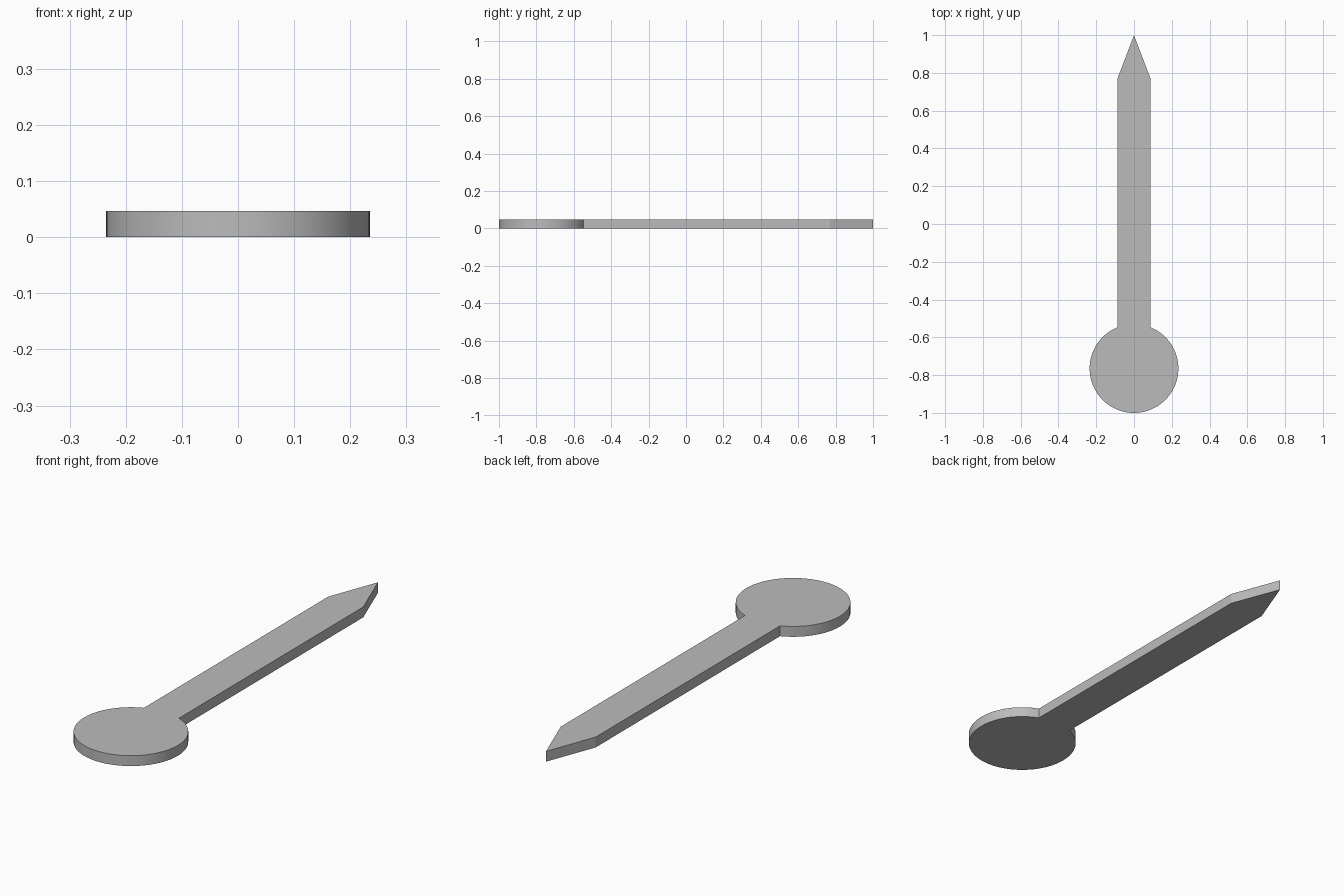
import bpy, bmesh
from math import asin, pi, sin, cos, radians

cube = bpy.data.objects.get("Cube")
if cube:
    bpy.data.objects.remove(cube)

RADIUS = 0.235        # round hub
HALF_WIDTH = 0.0875   # straight arm
SHOULDER_Y = 0.77     # where the point begins
THICKNESS = 0.047
STEPS = 80
hub_y = RADIUS - 1

# Plain grey material
grey = bpy.data.materials.new("plain_grey")
grey.use_nodes = True
colour = (0.5, 0.5, 0.5, 1)
grey.diffuse_color = colour
grey.node_tree.nodes["Principled BSDF"].inputs["Base Color"].default_value = colour

# Outline: hub arc from the left arm joint round the front to the right joint
gap = asin(HALF_WIDTH / RADIUS)
start, sweep = pi / 2 + gap, 2 * (pi - gap)
outline = []
for i in range(STEPS + 1):
    a = start + sweep * i / STEPS
    outline.append((RADIUS * cos(a), hub_y + RADIUS * sin(a)))

# Arm sides and pointed tip
outline += [(HALF_WIDTH, SHOULDER_Y), (0, 1), (-HALF_WIDTH, SHOULDER_Y)]

# Extrude the outline into a flat plate
bm = bmesh.new()
base = bm.faces.new([bm.verts.new((x, y, 0)) for x, y in outline])
top = bmesh.ops.extrude_face_region(bm, geom=[base], use_keep_orig=True)["geom"]
bmesh.ops.translate(bm, vec=(0, 0, THICKNESS),
                    verts=[g for g in top if isinstance(g, bmesh.types.BMVert)])
bmesh.ops.recalc_face_normals(bm, faces=bm.faces[:])
mesh = bpy.data.meshes.new("pointer_hand")
bm.to_mesh(mesh)
bm.free()
mesh.materials.append(grey)

hand = bpy.data.objects.new("pointer_hand", mesh)
bpy.context.collection.objects.link(hand)

# Smooth round rim, sharp edges elsewhere
bpy.ops.object.select_all(action="DESELECT")
hand.select_set(True)
bpy.context.view_layer.objects.active = hand
bpy.ops.object.shade_smooth_by_angle(angle=radians(15))
